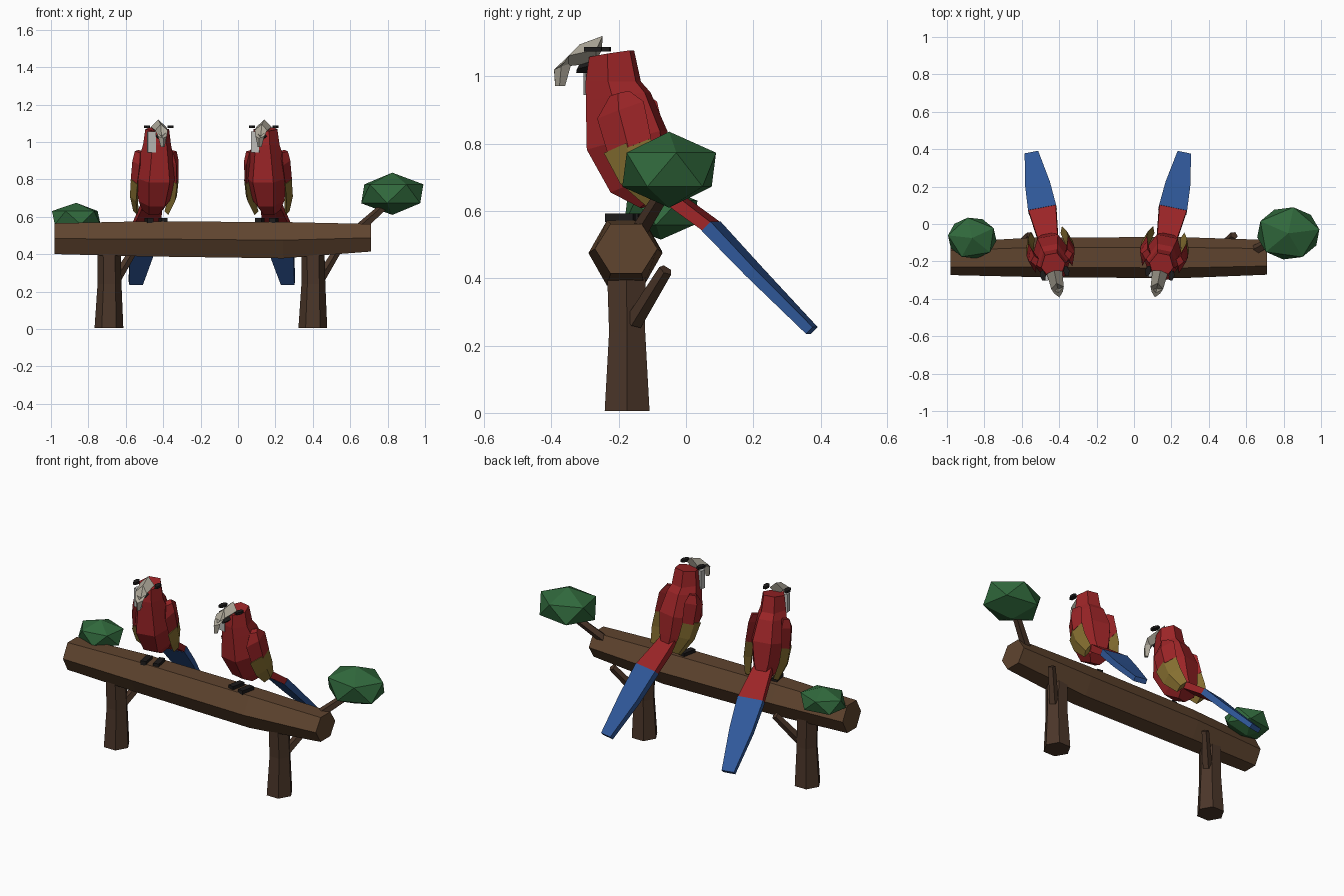
import bpy, bmesh
from math import radians, sin, cos, pi
from mathutils import Vector, Matrix, Euler

if "Cube" in bpy.data.objects:
    bpy.data.objects.remove(bpy.data.objects["Cube"])


def material(name, rgb):
    m = bpy.data.materials.new(name)
    m.diffuse_color = (*rgb, 1)
    m.use_nodes = True
    m.node_tree.nodes["Principled BSDF"].inputs["Base Color"].default_value = m.diffuse_color
    return m


BARK = material("bark", (0.115, 0.058, 0.028))
TRUNK = material("dark_bark", (0.07, 0.037, 0.022))
LEAF = material("leaf", (0.03, 0.14, 0.045))
RED = material("red", (0.33, 0.018, 0.02))
BLUE = material("blue", (0.03, 0.1, 0.33))
YELLOW = material("yellow", (0.24, 0.16, 0.03))
HORN = material("horn", (0.42, 0.39, 0.32))
PALE = material("pale", (0.5, 0.5, 0.48))
BLACK = material("black", (0.012, 0.011, 0.011))


def finish(name, bm, mat, world):
    bmesh.ops.recalc_face_normals(bm, faces=bm.faces)
    me = bpy.data.meshes.new(name)
    bm.to_mesh(me)
    bm.free()
    me.materials.append(mat)
    ob = bpy.data.objects.new(name, me)
    ob.matrix_world = world
    bpy.context.collection.objects.link(ob)


def loft(name, rings, n, mat, phase=0.0, world=Matrix()):
    """Each ring: centre, half-width, half-depth, (x, y) tilt in degrees or a matrix."""
    bm = bmesh.new()
    loops = []
    for c, a, b, rot in rings:
        if isinstance(rot, tuple):
            rot = Euler((radians(rot[0]), radians(rot[1]), 0)).to_matrix()
        ang = [phase + 2 * pi * i / n for i in range(n)]
        loops.append([bm.verts.new(Vector(c) + rot @ Vector((a * cos(t), b * sin(t), 0))) for t in ang])
    for lo, hi in zip(loops, loops[1:]):
        for i in range(n):
            j = (i + 1) % n
            bm.faces.new((lo[i], lo[j], hi[j], hi[i]))
    bm.faces.new(loops[0])
    bm.faces.new(loops[-1])
    finish(name, bm, mat, world)


def stick(name, p, q, r0, r1, mat, n=5):
    rot = (Vector(q) - Vector(p)).to_track_quat('Z', 'Y').to_matrix()
    loft(name, [(p, r0, r0, rot), (q, r1, r1, rot)], n, mat)


def foliage(name, c, size, turn):
    bm = bmesh.new()
    bmesh.ops.create_icosphere(bm, subdivisions=1, radius=1)
    bmesh.ops.rotate(bm, verts=bm.verts, matrix=Matrix.Rotation(turn, 3, 'Z'))
    bmesh.ops.scale(bm, verts=bm.verts, vec=size)
    finish(name, bm, LEAF, Matrix.Translation(c))


def box(name, c, size, mat, world):
    bm = bmesh.new()
    bmesh.ops.create_cube(bm, size=1)
    bmesh.ops.scale(bm, verts=bm.verts, vec=size)
    bmesh.ops.translate(bm, verts=bm.verts, vec=c)
    finish(name, bm, mat, world)


# Perch log and its supports
side = (0, 90)
loft("perch_log", [((-0.98, -0.185, 0.483), 0.095, 0.088, side),
                   ((-0.52, -0.178, 0.482), 0.108, 0.106, side),
                   ((0.24, -0.18, 0.475), 0.112, 0.11, side),
                   ((0.71, -0.178, 0.488), 0.085, 0.093, side)], 6, BARK, pi / 2)
for label, x in (("left", -0.69), ("right", 0.4)):
    loft(label + "_post", [((x, -0.175, 0.005), 0.077, 0.077, (0, 0)),
                           ((x + 0.003, -0.175, 0.24), 0.064, 0.062, (0, 0)),
                           ((x, -0.178, 0.44), 0.062, 0.066, (0, 0))], 6, TRUNK)
    stick(label + "_brace", (x + 0.04, -0.155, 0.27), (x + 0.135, -0.06, 0.425), 0.028, 0.022, TRUNK)

# Leaf clumps
stick("leaf_branch", (0.63, -0.15, 0.52), (0.81, -0.05, 0.68), 0.028, 0.022, TRUNK)
foliage("right_leaf_clump", (0.825, -0.05, 0.723), (0.188, 0.158, 0.113), 0.15)
foliage("left_leaf_clump", (-0.865, -0.075, 0.595), (0.146, 0.124, 0.08), 0.5)


def bird(tag, x, turn):
    w = Matrix.Translation((x, -0.18, 0)) @ Matrix.Rotation(turn, 4, 'Z')

    # Body and head in one faceted loft
    rows = [(0.09, 0.635, 0.055, 0.055, 32), (0.045, 0.685, 0.085, 0.1, 20),
            (0.005, 0.81, 0.112, 0.132, 14), (-0.022, 0.94, 0.088, 0.104, 8),
            (-0.037, 0.985, 0.076, 0.088, 0), (-0.042, 1.068, 0.065, 0.072, 9)]
    loft(tag + "_body", [((0, y, z), a, b, (t, 0)) for y, z, a, b, t in rows], 6, RED, world=w)

    # Long tail: red root and blue feathers
    q = pi / 4
    loft(tag + "_tail_root", [((0, 0.07, 0.69), 0.07, 0.03, (45, 0)),
                              ((0, 0.26, 0.555), 0.105, 0.025, (45, 0))], 4, RED, q, w)
    loft(tag + "_tail_feathers", [((0, 0.26, 0.555), 0.108, 0.027, (45, 0)),
                                  ((0, 0.39, 0.42), 0.095, 0.024, (45, 0)),
                                  ((0, 0.565, 0.245), 0.052, 0.02, (45, 0))], 4, BLUE, q, w)

    for s, label in ((-1, "left"), (1, "right")):
        p = f"{tag}_{label}_"
        # Folded wings
        loft(p + "wing", [((s * 0.09, 0, 0.95), 0.024, 0.03, (15, 0)),
                          ((s * 0.1, 0.005, 0.9), 0.026, 0.075, (20, 0)),
                          ((s * 0.108, 0.035, 0.79), 0.022, 0.07, (22, 0))], 4, RED, world=w)
        loft(p + "wing_feathers", [((s * 0.108, 0.025, 0.8), 0.022, 0.074, (22, 0)),
                                   ((s * 0.106, 0.065, 0.71), 0.022, 0.066, (25, 0)),
                                   ((s * 0.085, 0.12, 0.63), 0.014, 0.04, (30, 0))], 4, YELLOW, world=w)
        # Eyes and feet
        loft(p + "eye", [((s * 0.064, -0.085, z), 0.016, 0.03, (0, 0)) for z in (1.074, 1.088)], 6, BLACK, world=w)
        box(p + "foot", (s * 0.038, -0.008, 0.58), (0.035, 0.085, 0.025), BLACK, w)

    # Hooked beak, lower mandible and pale cheek
    loft(tag + "_beak", [((0, -0.08, 1.08), 0.042, 0.042, (75, 0)),
                         ((0, -0.165, 1.062), 0.034, 0.042, (52, 0)),
                         ((0, -0.19, 1.03), 0.024, 0.028, (20, 0)),
                         ((0, -0.198, 0.972), 0.01, 0.015, (0, 0))], 4, HORN, world=w)
    loft(tag + "_lower_beak", [((0, -0.09, 1.035), 0.026, 0.024, (90, 0)),
                               ((0, -0.145, 1.022), 0.012, 0.012, (70, 0))], 4, BLACK, world=w)
    box(tag + "_cheek", (-0.042, -0.1, 1.0), (0.045, 0.03, 0.11), PALE, w)


bird("left_bird", -0.44, 0.19)
bird("right_bird", 0.155, -0.2)
